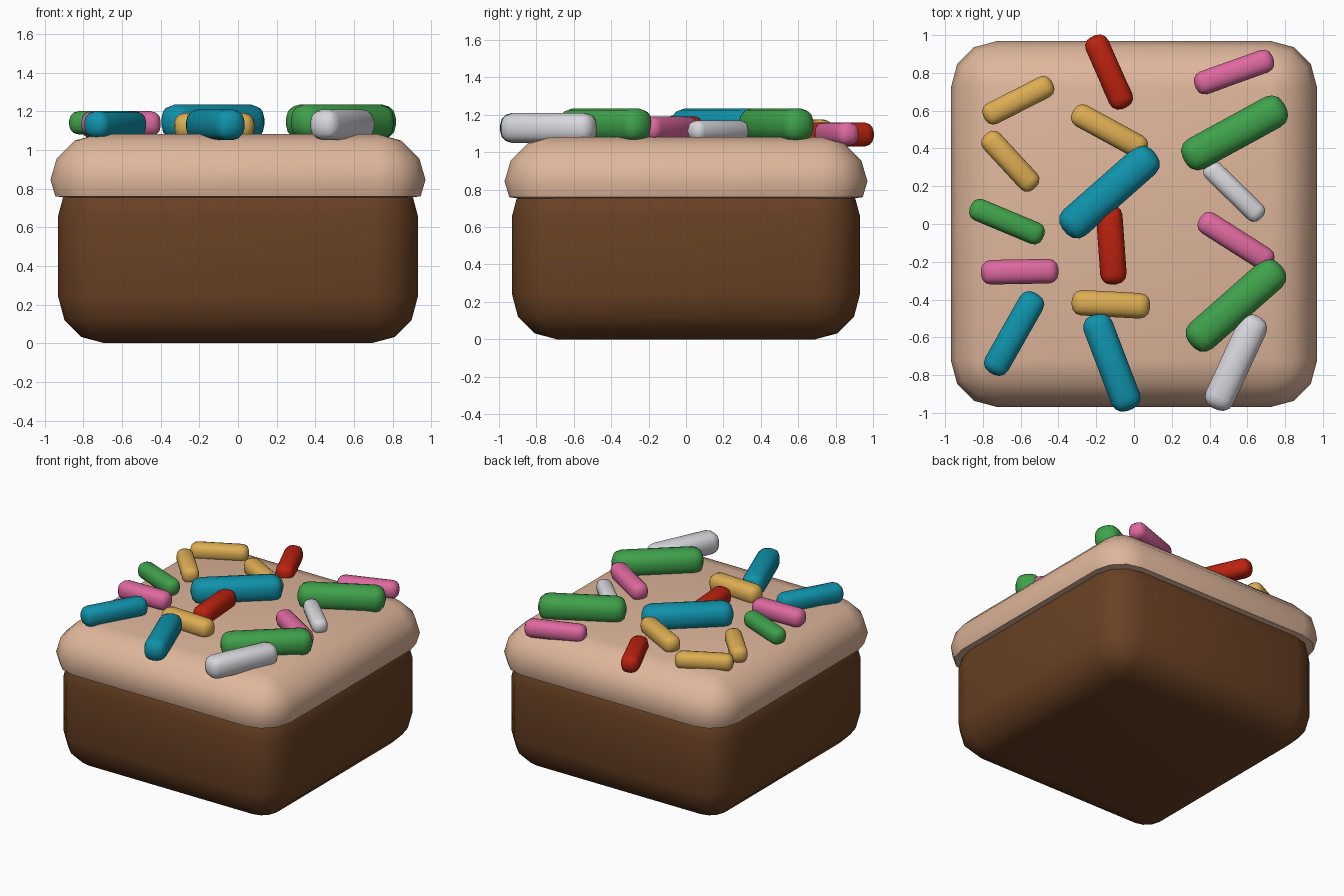
import bpy, bmesh, math
from mathutils import Matrix

if "Cube" in bpy.data.objects:
    bpy.data.objects.remove(bpy.data.objects["Cube"])


def material(name, rgb):
    m = bpy.data.materials.new(name)
    m.diffuse_color = (*rgb, 1)
    m.use_nodes = True
    m.node_tree.nodes["Principled BSDF"].inputs["Base Color"].default_value = m.diffuse_color
    return m


MATS = {
    "cake": material("chocolate brown", (0.14, 0.052, 0.017)),
    "icing": material("peach cream", (0.74, 0.47, 0.33)),
    "yellow": material("honey yellow", (0.72, 0.42, 0.085)),
    "green": material("leaf green", (0.05, 0.36, 0.07)),
    "pink": material("candy pink", (0.73, 0.14, 0.35)),
    "teal": material("teal blue", (0.005, 0.29, 0.41)),
    "red": material("cherry red", (0.50, 0.016, 0.005)),
    "white": material("sugar white", (0.68, 0.68, 0.72)),
}


def finish(bm, name, mat):
    bmesh.ops.recalc_face_normals(bm, faces=bm.faces)
    me = bpy.data.meshes.new(name)
    bm.to_mesh(me)
    bm.free()
    ob = bpy.data.objects.new(name, me)
    bpy.context.collection.objects.link(ob)
    me.materials.append(MATS[mat])
    bpy.ops.object.select_all(action='DESELECT')
    ob.select_set(True)
    bpy.context.view_layer.objects.active = ob
    bpy.ops.object.shade_smooth_by_angle(angle=math.radians(50))
    return ob


def rounded_block(name, mat, core, profile):
    """Loft rounded squares; profile holds (half size, z), core is the flat half size."""
    bm = bmesh.new()
    rings = []
    for half, z in profile:
        r = half - core
        ring = []
        for q in range(4):
            cx = core * (1 if q in (0, 3) else -1)
            cy = core * (1 if q < 2 else -1)
            for k in range(4):
                a = math.radians(90 * q + 30 * k)
                ring.append(bm.verts.new((cx + r * math.cos(a), cy + r * math.sin(a), z)))
        rings.append(ring)
    for lo, hi in zip(rings, rings[1:]):
        for i in range(16):
            j = (i + 1) % 16
            bm.faces.new((lo[i], lo[j], hi[j], hi[i]))
    bm.faces.new(rings[0][::-1])
    bm.faces.new(rings[-1])
    bmesh.ops.remove_doubles(bm, verts=bm.verts, dist=0.0005)
    return finish(bm, name, mat)


# Sponge and icing slab
rounded_block("cake", "cake", 0.69,
              [(0.69, 0), (0.81, 0.032), (0.898, 0.12), (0.93, 0.24),
               (0.93, 0.66), (0.898, 0.78), (0.81, 0.868), (0.69, 0.90)])
rounded_block("icing", "icing", 0.72,
              [(0.85, 0.747), (0.945, 0.76), (0.97, 0.845),
               (0.938, 0.955), (0.845, 1.048), (0.72, 1.082)])


def sprinkle(i, mat, x0, x1, y0, y1, slope, w, top):
    """Bevelled bar filling the given plan rectangle along one diagonal."""
    dx, dy = x1 - x0 - w, max(y1 - y0 - w, 0)
    length = math.hypot(dx, dy) + w
    ang = slope * math.atan2(dy, dx)
    bm = bmesh.new()
    bmesh.ops.create_cube(bm, size=1, matrix=Matrix.Diagonal((length, w, w, 1)))
    bmesh.ops.bevel(bm, geom=bm.edges[:], offset=w * 0.4, segments=3,
                    profile=0.5, affect='EDGES')
    bm.transform(Matrix.Translation(((x0 + x1) / 2, (y0 + y1) / 2, top - w / 2))
                 @ Matrix.Rotation(ang, 4, 'Z'))
    finish(bm, f"{mat}_sprinkle_{i}", mat)


# Sprinkles: colour, plan extents, slope sign, thickness, top height
SPRINKLES = [
    ("yellow", -.80, -.425, .53, .78, 1, .12, 1.175),
    ("yellow", -.805, -.505, .175, .49, -1, .12, 1.18),
    ("green", -.87, -.475, -.105, .13, -1, .12, 1.20),
    ("pink", -.81, -.40, -.32, -.185, 1, .13, 1.20),
    ("teal", -.79, -.48, -.80, -.36, 1, .14, 1.20),
    ("red", -.255, -.01, .61, 1.0, -1, .13, 1.16),
    ("yellow", -.33, .07, .355, .63, -1, .125, 1.185),
    ("teal", -.39, .13, -.07, .41, 1, .18, 1.235),
    ("red", -.20, -.04, -.32, .10, -1, .14, 1.19),
    ("yellow", -.33, .085, -.50, -.35, -1, .135, 1.19),
    ("teal", -.265, .03, -.99, -.475, -1, .16, 1.21),
    ("pink", .32, .74, .69, .92, 1, .125, 1.16),
    ("green", .255, .81, .29, .675, 1, .18, 1.235),
    ("white", .37, .69, .015, .33, -1, .11, 1.17),
    ("pink", .34, .74, -.24, .06, -1, .125, 1.19),
    ("green", .28, .80, -.67, -.19, 1, .18, 1.235),
    ("white", .38, .70, -.985, -.48, 1, .16, 1.21),
]
for n, s in enumerate(SPRINKLES, 1):
    sprinkle(n, *s)
